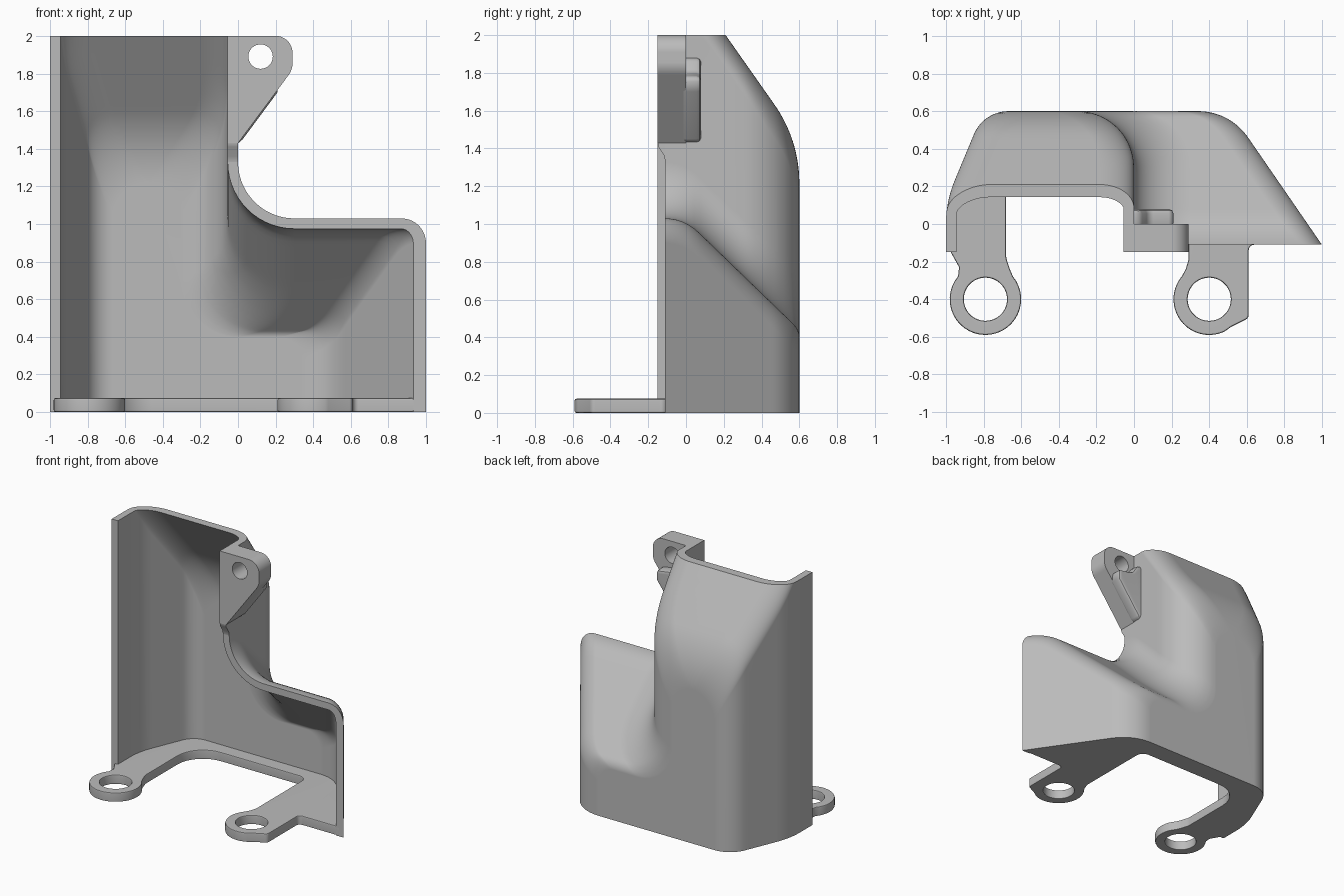
import bpy, bmesh, math
from mathutils import Vector

if "Cube" in bpy.data.objects:
    bpy.data.objects.remove(bpy.data.objects["Cube"])

grey = bpy.data.materials.new("plain_grey")
grey.use_nodes = True
grey.diffuse_color = (0.5, 0.5, 0.5, 1)
grey.node_tree.nodes["Principled BSDF"].inputs["Base Color"].default_value = (0.5, 0.5, 0.5, 1)


def rounded(points, steps=14):
    """Polyline from (u, v) or (u, v, radius) points, with rounded corners."""
    out = []
    for i, p in enumerate(points):
        here = Vector(p[:2])
        if len(p) < 3:
            out.append(here)
            continue
        a = (Vector(points[i - 1][:2]) - here).normalized()
        b = (Vector(points[(i + 1) % len(points)][:2]) - here).normalized()
        half = a.angle(b) / 2
        centre = here + (a + b).normalized() * p[2] / math.sin(half)
        start = here + a * p[2] / math.tan(half) - centre
        end = here + b * p[2] / math.tan(half) - centre
        sweep = math.pi - 2 * half
        for k in range(steps + 1):
            t = k / steps
            out.append(centre + (start * math.sin((1 - t) * sweep)
                                 + end * math.sin(t * sweep)) / math.sin(sweep))
    return out


def value_at(path, y):
    for a, b in zip(path, path[1:]):
        if y <= b.x + 1e-6:
            return a.y + (b.y - a.y) * (y - a.x) / max(b.x - a.x, 1e-9)
    return path[-1].y


def arc(cx, cy, r, start, end, steps=28):
    return [Vector((cx + r * math.cos(math.radians(start + (end - start) * k / steps)),
                    cy + r * math.sin(math.radians(start + (end - start) * k / steps))))
            for k in range(steps + 1)]


def make_object(name, bm):
    mesh = bpy.data.meshes.new(name)
    bm.to_mesh(mesh)
    bm.free()
    mesh.materials.append(grey)
    obj = bpy.data.objects.new(name, mesh)
    bpy.context.collection.objects.link(obj)
    return obj


def prism(name, outline, low, high, upright=False):
    """Extrude an outline along z, or along y when upright."""
    bm = bmesh.new()
    place = (lambda p, d: (p.x, d, p.y)) if upright else (lambda p, d: (p.x, p.y, d))
    face = bm.faces.new([bm.verts.new(place(p, low)) for p in outline])
    extruded = bmesh.ops.extrude_face_region(bm, geom=[face])["geom"]
    shift = Vector(place(Vector((0, 0)), high - low))
    bmesh.ops.translate(bm, vec=shift, verts=[v for v in extruded if isinstance(v, bmesh.types.BMVert)])
    bmesh.ops.recalc_face_normals(bm, faces=bm.faces)
    return make_object(name, bm)


def rectangle(x0, x1, y0, y1):
    return [Vector(p) for p in ((x0, y0), (x1, y0), (x1, y1), (x0, y1))]


def finish(obj, cutters=(), bevel=0):
    """Apply the cuts and the edge rounding, then shade smooth."""
    for cutter in cutters:
        mod = obj.modifiers.new("cut", "BOOLEAN")
        mod.operation, mod.solver, mod.object = "DIFFERENCE", "EXACT", cutter
    if bevel:
        mod = obj.modifiers.new("round", "BEVEL")
        mod.width, mod.segments, mod.limit_method = bevel, 2, "ANGLE"
        mod.angle_limit = math.radians(50)
    bpy.ops.object.select_all(action="DESELECT")
    obj.select_set(True)
    bpy.context.view_layer.objects.active = obj
    for mod in list(obj.modifiers):
        bpy.ops.object.modifier_apply(modifier=mod.name)
    bpy.ops.object.shade_smooth_by_angle(angle=math.radians(35))
    mod = obj.modifiers.new("even_shading", "WEIGHTED_NORMAL")
    mod.keep_sharp = True
    for cutter in cutters:
        bpy.data.objects.remove(cutter)


# Guide lines of the shell, as (depth, value)
BACK = 0.6
left_line = rounded([(-0.3, -1), (0.12, -1, 0.6), (BACK, -0.8, 0.2), (BACK, 0)])
column_line = rounded([(-0.3, 0), (BACK, 0, 0.3), (BACK, -0.6)])
right_line = rounded([(-0.3, 1.13), (BACK, 0.51, 0.32), (BACK, 0)])
roof_line = rounded([(-0.3, 2.725), (BACK, 1.445, 0.72), (BACK, 0.5)])
shelf_line = rounded([(-0.3, 1.03), (-0.01, 1.03, 0.25), (BACK, 0.44, 0.1), (BACK, 0)])

# Shell: upright sections from front to back, closed by a flat back
bm = bmesh.new()
rings = []
for i in range(41):
    y = -0.3 + (BACK + 0.3) * math.sin(math.pi / 2 * i / 40)
    left, column, right, roof, shelf = (value_at(line, y) for line in
                                        (left_line, column_line, right_line, roof_line, shelf_line))
    section = rounded([(left, 0), (left, roof, 0.2), (column, roof, 0.18),
                       (column, shelf, 0.3), (right, shelf, 0.13), (right, 0)])
    rings.append([bm.verts.new((p.x, y, p.y)) for p in section])
for a, b in zip(rings, rings[1:]):
    for j in range(len(a) - 1):
        bm.faces.new((a[j], a[j + 1], b[j + 1], b[j]))
back = bm.faces.new(rings[-1])
bmesh.ops.recalc_face_normals(bm, faces=bm.faces)
back.normal_update()
if back.normal.y < 0:
    bmesh.ops.reverse_faces(bm, faces=bm.faces)
shell = make_object("shell", bm)
wall = shell.modifiers.new("wall", "SOLIDIFY")
wall.thickness, wall.offset, wall.use_even_offset = 0.055, -1, True
finish(shell, [prism("top_cutter", rectangle(-2, 2, -2, 2), 2, 4),
               prism("left_front_cutter", rectangle(-2, -0.5, -2, -0.15), -1, 5),
               prism("right_front_cutter", rectangle(-0.6, 2, -2, -0.11), -1, 5)])

# Base flange with two mounting eyes, in one outline
left_edge = [Vector((v + 0.02, y - 0.02)) for y, v in left_line if y > 0]
right_edge = [Vector((v - 0.025, y - 0.02)) for y, v in right_line if y > 0]
outline = [Vector((-0.98, -0.14))] + left_edge[:-1] + right_edge[-2::-1]
outline += rounded([(0.97, -0.11), (0.61, -0.11, 0.03), (0.61, -0.5, 0.03), (0.52, -0.545)], 5)
outline += arc(0.4, -0.4, 0.19, -65, -220)
outline += rounded([(0.275, -0.24), (0.29, -0.19, 0.03), (0.29, 0.44, 0.06),
                    (-0.68, 0.44, 0.22), (-0.68, -0.18, 0.1), (-0.66, -0.24)], 8)
outline += arc(-0.79, -0.4, 0.19, 40, -220)
outline += [Vector((-0.93, -0.23))]
flange = prism("base_flange", outline, 0, 0.075)
finish(flange, [prism("eye_cutter", arc(x, -0.4, 0.115, 0, 350, 35), -1, 1) for x in (-0.79, 0.4)], 0.01)

# Upper bracket with a bolt hole
bracket = prism("upper_bracket", rounded([(-0.055, 2), (0.29, 2, 0.09), (0.29, 1.82, 0.11),
                                          (0, 1.43), (-0.055, 1.43)]), -0.15, 0, True)
finish(bracket, [prism("bolt_cutter", arc(0.12, 1.89, 0.065, 0, 350, 35), -1, 1, True)])

# Small block easing the bracket into the shell rim
bm = bmesh.new()
face = bm.faces.new([bm.verts.new((-0.055, y, z)) for y, z in
                     ((-0.1, 1.43), (-0.15, 1.43), (-0.147, 1.41), (-0.115, 1.36), (-0.11, 1.33), (-0.1, 1.33))])
new = bmesh.ops.extrude_face_region(bm, geom=[face])["geom"]
bmesh.ops.translate(bm, vec=(0.055, 0, 0), verts=[v for v in new if isinstance(v, bmesh.types.BMVert)])
bmesh.ops.recalc_face_normals(bm, faces=bm.faces)
finish(make_object("bracket_foot", bm))

# Rib behind the bracket
rib = prism("bracket_rib", rounded([(-0.04, 1.43), (0.01, 1.43), (0.21, 1.7), (0.21, 1.78, 0.03),
                                    (0.08, 1.8, 0.05), (0.03, 1.88), (-0.04, 1.88)], 6), -0.02, 0.08, True)
finish(rib, bevel=0.035)
